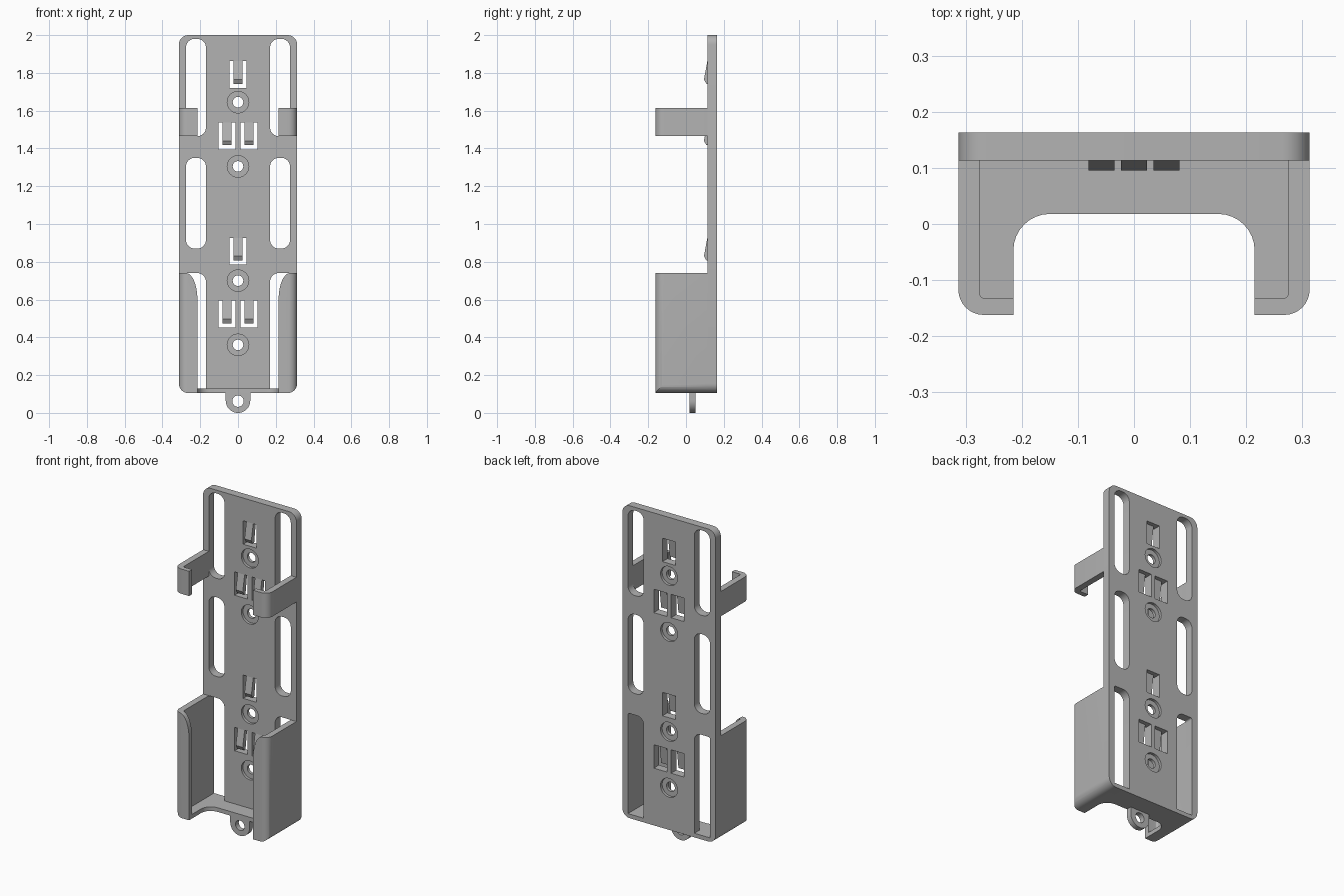
import bpy, bmesh, math
from mathutils import Vector

if "Cube" in bpy.data.objects:
    bpy.data.objects.remove(bpy.data.objects["Cube"], do_unlink=True)

grey = bpy.data.materials.new("plastic grey")
colour = (0.45, 0.45, 0.45, 1)
grey.diffuse_color = colour
grey.use_nodes = True
grey.node_tree.nodes["Principled BSDF"].inputs["Base Color"].default_value = colour
parts = []


def rounded(corners, steps=8):
    """Outline from (u, v, radius) corners."""
    out = []
    for i, (u, v, r) in enumerate(corners):
        p = Vector((u, v))
        if not r:
            out.append(p)
            continue
        a = (Vector(corners[i - 1][:2]) - p).normalized()
        b = (Vector(corners[(i + 1) % len(corners)][:2]) - p).normalized()
        for k in range(steps + 1):
            t = k / steps * math.pi / 2
            out.append(p + a * r * (1 - math.sin(t)) + b * r * (1 - math.cos(t)))
    return out


def rect(u0, u1, v0, v1, r=0.0):
    return rounded([(u0, v0, r), (u1, v0, r), (u1, v1, r), (u0, v1, r)])


def disc(u, v, r, n=40):
    return [(u + r * math.cos(math.tau * i / n), v + r * math.sin(math.tau * i / n))
            for i in range(n)]


def prism(name, outline, axis, lo, hi):
    """Extrude a 2D outline along an axis."""
    place = {"x": lambda u, v, t: (t, u, v),
             "y": lambda u, v, t: (u, t, v),
             "z": lambda u, v, t: (u, v, t)}[axis]
    bm = bmesh.new()
    face = bm.faces.new([bm.verts.new(place(u, v, lo)) for u, v in outline])
    new = bmesh.ops.extrude_face_region(bm, geom=[face])["geom"]
    bmesh.ops.translate(bm, vec=place(0, 0, hi - lo),
                        verts=[g for g in new if isinstance(g, bmesh.types.BMVert)])
    bmesh.ops.recalc_face_normals(bm, faces=bm.faces)
    mesh = bpy.data.meshes.new(name)
    bm.to_mesh(mesh)
    bm.free()
    mesh.materials.append(grey)
    ob = bpy.data.objects.new(name, mesh)
    bpy.context.collection.objects.link(ob)
    return ob


def combine(ob, tool, operation="DIFFERENCE"):
    mod = ob.modifiers.new("cut", "BOOLEAN")
    mod.operation, mod.solver, mod.object = operation, "EXACT", tool
    bpy.context.view_layer.objects.active = ob
    bpy.ops.object.modifier_apply(modifier=mod.name)
    bpy.data.objects.remove(tool, do_unlink=True)


W, FRONT, PLATE, BACK = 0.313, -0.162, 0.113, 0.163
BOTTOM, FLOOR, TOP = 0.105, 0.13, 2.0
INNER, LIP = 0.275, 0.215


def envelope():
    return prism("envelope", rect(-W, W, BOTTOM, TOP, 0.05), "y", -1, 1)


# Back plate with side slots
plate = prism("back_plate", rect(-W, W, BOTTOM, TOP, 0.05), "y", PLATE, BACK)
parts.append(plate)
for s in (1, -1):
    for z0, z1, r in ((1.465, 1.98, 0.045), (0.87, 1.35, 0.045), (FLOOR, 0.74, 0)):
        shape = rounded([(s * 0.17, z0, r), (s * INNER, z0, r),
                         (s * INNER, z1, r or 0.01), (s * 0.17, z1, 0.045)])
        combine(plate, prism("slot", shape, "y", 0, 1))

# Screw holes, counterbored on both faces
for z in (1.645, 1.305, 0.70, 0.36):
    combine(plate, prism("hole", disc(0, z, 0.028), "y", 0, 1))
    combine(plate, prism("bore", disc(0, z, 0.057), "y", 0, PLATE + 0.016))
    combine(plate, prism("bore", disc(0, z, 0.057), "y", BACK - 0.016, 1))

# Windows with sprung tongues hanging from their top edges
for x, z in ((0, 1.72), (-0.058, 1.395), (0.058, 1.395),
             (0, 0.785), (-0.058, 0.452), (0.058, 0.452)):
    top = z + 0.142
    combine(plate, prism("window", rect(x - 0.044, x + 0.044, z, top), "y", 0, 1))
    side = [(PLATE, top), (0.095, z + 0.045), (0.108, z + 0.022),
            (0.122, z + 0.022), (0.138, top)]
    parts.append(prism("spring_tongue", side, "x", x - 0.023, x + 0.023))

# Side walls and upper clips, each ending in a front lip
for s, label in ((1, "left"), (-1, "right")):
    plan = rounded([(s * W, PLATE, 0), (s * INNER, PLATE, 0), (s * INNER, -0.133, 0.01),
                    (s * LIP, -0.133, 0), (s * LIP, FRONT, 0), (s * W, FRONT, 0.045)])
    parts.append(prism(label + "_upper_clip", plan, "z", 1.465, 1.615))
    wall = prism(label + "_lower_wall", plan, "z", FLOOR, 0.74)
    combine(wall, envelope(), "INTERSECT")
    # Lip sweeps back into the wall near its top
    curve = [(s * (LIP + 0.06 * (1 - math.cos(t))), 0.6 + 0.14 * math.sin(t))
             for t in (k / 10 * math.pi / 2 for k in range(11))]
    curve += [(s * INNER, 0.8), (s * 0.19, 0.8), (s * 0.19, 0.6)]
    combine(wall, prism("sweep", curve, "y", -0.3, -0.12))
    parts.append(wall)

# Floor with a wide front opening
floor = prism("floor", rounded([
    (-W, PLATE, 0), (-W, FRONT, 0.045), (-LIP, FRONT, 0), (-LIP, 0.018, 0.065),
    (LIP, 0.018, 0.065), (LIP, FRONT, 0), (W, FRONT, 0.045), (W, PLATE, 0)]),
    "z", BOTTOM, FLOOR)
combine(floor, envelope(), "INTERSECT")
parts.append(floor)

# Hanging tab with an eyelet
arc = [(0.065 * math.cos(t), 0.065 + 0.065 * math.sin(t))
       for t in (math.pi + math.pi * k / 24 for k in range(25))]
tab = prism("hanging_tab", arc + [(0.065, BOTTOM + 0.005), (-0.065, BOTTOM + 0.005)],
            "y", 0.0185, 0.05)
combine(tab, prism("eyelet", disc(0, 0.062, 0.03), "y", -1, 1))
parts.append(tab)

bpy.ops.object.select_all(action="DESELECT")
for ob in parts:
    ob.select_set(True)
bpy.context.view_layer.objects.active = plate
bpy.ops.object.shade_smooth_by_angle(angle=math.radians(30))
